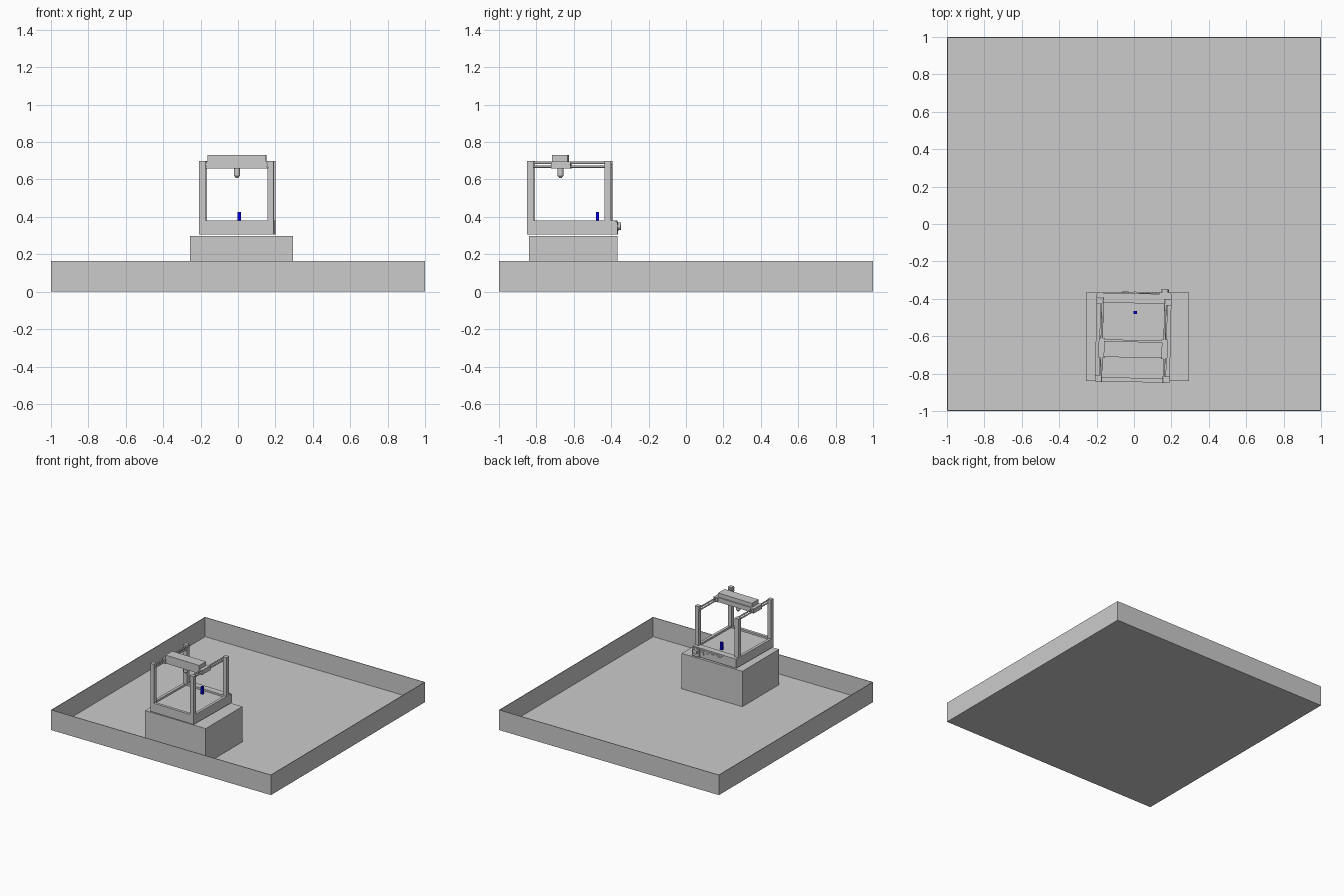
import bpy, bmesh
from math import radians, pi
from mathutils import Matrix, Vector

if "Cube" in bpy.data.objects:
    bpy.data.objects.remove(bpy.data.objects["Cube"])

# Frame of the printer: slightly turned on its stand
PRINTER = Matrix.Translation((-0.004, -0.607, 0)) @ Matrix.Rotation(radians(-1.2), 4, 'Z')
WORLD = Matrix.Identity(4)


def finish(name, bm, frame, mat=None):
    bm.transform(frame)
    bmesh.ops.recalc_face_normals(bm, faces=bm.faces)
    mesh = bpy.data.meshes.new(name)
    bm.to_mesh(mesh)
    bm.free()
    ob = bpy.data.objects.new(name, mesh)
    bpy.context.collection.objects.link(ob)
    if mat:
        mesh.materials.append(mat)
    return ob


def box(name, x, y, z, frame=PRINTER, mat=None):
    bm = bmesh.new()
    bmesh.ops.create_cube(bm, size=1)
    for v in bm.verts:
        v.co = Vector(r[0] + (c + 0.5) * (r[1] - r[0]) for c, r in zip(v.co, (x, y, z)))
    return finish(name, bm, frame, mat)


def tray(name, x, y, z, wall, floor, frame):
    """Open-topped box: inset the top face and push it down to the floor."""
    bm = bmesh.new()
    bmesh.ops.create_cube(bm, size=1)
    for v in bm.verts:
        v.co = Vector(r[0] + (c + 0.5) * (r[1] - r[0]) for c, r in zip(v.co, (x, y, z)))
    bm.normal_update()
    top = max(bm.faces, key=lambda f: f.calc_center_median().z)
    bmesh.ops.inset_region(bm, faces=[top], thickness=wall)
    inner = bmesh.ops.extrude_face_region(bm, geom=[top])
    for v in inner['geom']:
        if isinstance(v, bmesh.types.BMVert):
            v.co.z = floor
    if top.is_valid:
        bmesh.ops.delete(bm, geom=[top], context='FACES_ONLY')
    return finish(name, bm, frame)


def rod(name, loc, r1, length, axis='Z', r2=None, sides=16):
    bm = bmesh.new()
    bmesh.ops.create_cone(bm, cap_ends=True, segments=sides, radius1=r1,
                          radius2=r1 if r2 is None else r2, depth=length)
    turn = WORLD if axis == 'Z' else Matrix.Rotation(-pi / 2, 4, 'X')
    for f in bm.faces:
        f.smooth = len(f.verts) == 4
    for e in bm.edges:
        e.smooth = all(f.smooth for f in e.link_faces)
    return finish(name, bm, PRINTER @ Matrix.Translation(loc) @ turn)


# Shallow enclosure and the stand inside it
tray("enclosure_tray", (-1, 1), (-1, 1), (0, 0.165), 0.007, 0.006, WORLD)
box("stand", (-0.257, 0.295), (-0.84, -0.365), (0.006, 0.297), WORLD)

# Printer base with a sunken bed
tray("printer_base", (-0.2, 0.2), (-0.238, 0.206), (0.305, 0.38), 0.032, 0.365, PRINTER)
box("rear_electronics_housing", (-0.2, 0.2), (0.206, 0.236), (0.305, 0.38))

# Corner posts and twin side rails
for sx, side in ((-1, "left"), (1, "right")):
    xs = sorted((sx * 0.166, sx * 0.2))
    for ys, end in (((-0.238, -0.205), "front"), ((0.176, 0.209), "back")):
        box(f"{end}_{side}_post", xs, ys, (0.375, 0.7))
    for z, level in ((0.689, "upper"), (0.668, "lower")):
        rod(f"{side}_{level}_rail", (sx * 0.168, -0.015, z), 0.006, 0.45, 'Y', sides=12)
    # Carriage end block riding on the rails
    box(f"{side}_carriage_block", sorted((sx * 0.15, sx * 0.184)), (-0.112, -0.006), (0.66, 0.697))

# Gantry, cover and print head
box("gantry_beam", (-0.15, 0.15), (-0.105, -0.013), (0.66, 0.697))
box("gantry_cover", (-0.156, 0.156), (-0.107, -0.022), (0.695, 0.73))
rod("print_head", (0, -0.064, 0.64), 0.016, 0.044)
rod("nozzle", (0, -0.064, 0.614), 0.006, 0.012, r2=0.015)

# Rear panel, ports and control knob
box("rear_plate", (-0.08, 0.13), (0.236, 0.240), (0.318, 0.368))
for x0, x1, z0, z1 in ((-0.065, -0.03, 0.33, 0.358), (0.0, 0.02, 0.325, 0.36),
                       (0.05, 0.075, 0.33, 0.355), (0.095, 0.115, 0.33, 0.355)):
    box("rear_port", (x0, x1), (0.238, 0.245), (z0, z1))
box("knob_plate", (0.135, 0.198), (0.236, 0.246), (0.306, 0.372))
rod("rear_knob", (0.165, 0.250, 0.35), 0.02, 0.024, 'Y')

# Blue printed piece standing on the bed
blue = bpy.data.materials.new("blue")
blue.diffuse_color = (0.0, 0.0, 0.8, 1)
blue.use_nodes = True
blue.node_tree.nodes["Principled BSDF"].inputs["Base Color"].default_value = blue.diffuse_color
box("printed_piece", (-0.003, 0.016), (-0.481, -0.464), (0.364, 0.426), WORLD, blue)
